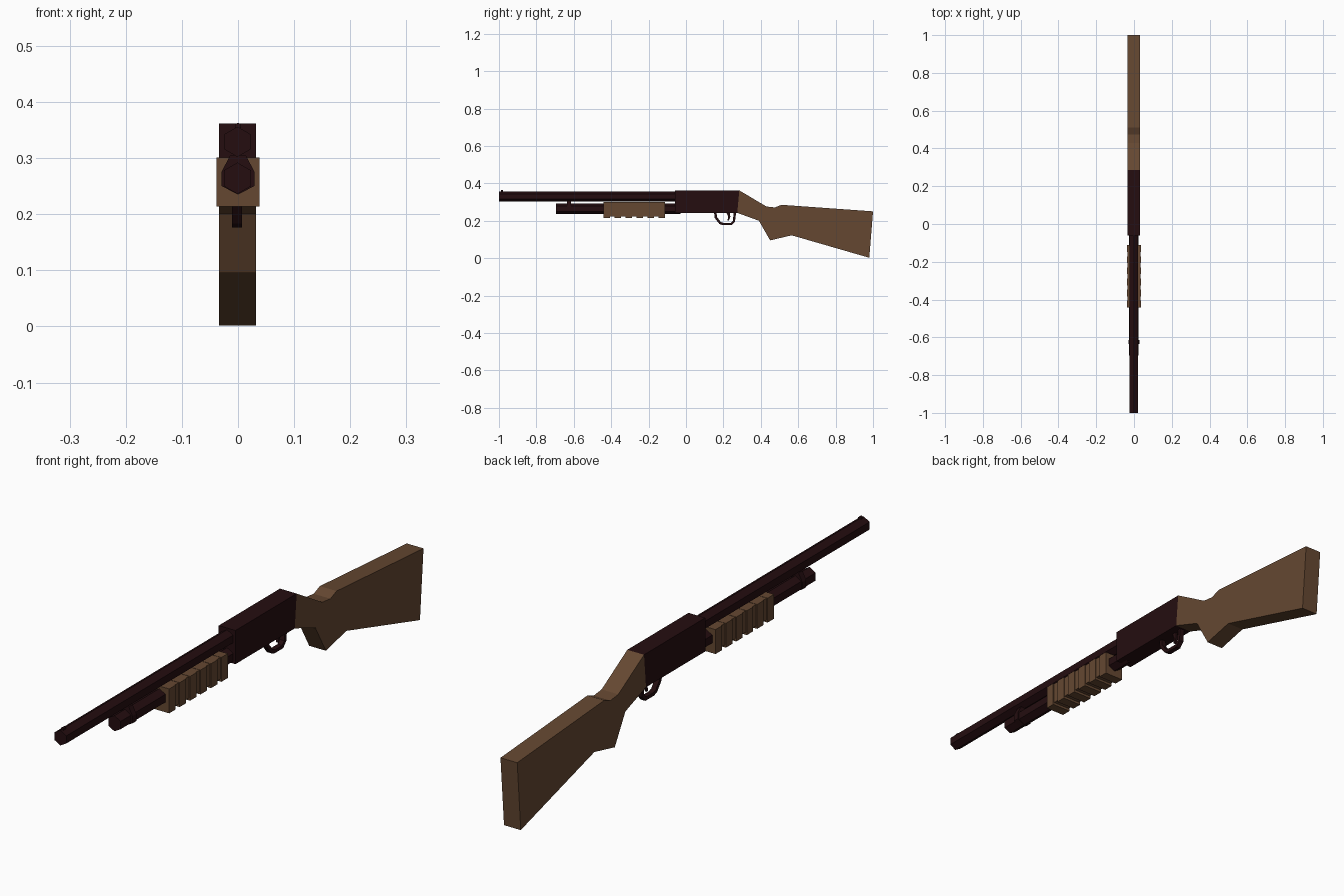
import bpy, bmesh, math

if "Cube" in bpy.data.objects:
    bpy.data.objects.remove(bpy.data.objects["Cube"])


def material(name, rgb):
    m = bpy.data.materials.new(name)
    m.diffuse_color = (*rgb, 1)
    m.use_nodes = True
    m.node_tree.nodes["Principled BSDF"].inputs["Base Color"].default_value = m.diffuse_color
    return m


METAL = material("dark_metal", (0.018, 0.004, 0.005))
WOOD = material("brown_wood", (0.130, 0.064, 0.031))


def finish(name, bm, mat):
    bmesh.ops.recalc_face_normals(bm, faces=bm.faces)
    me = bpy.data.meshes.new(name)
    bm.to_mesh(me)
    bm.free()
    me.materials.append(mat)
    ob = bpy.data.objects.new(name, me)
    bpy.context.collection.objects.link(ob)
    return ob


def extrude_x(name, profile, x0, x1, mat):
    """Side profile of (y, z) points, extruded from x0 to x1."""
    bm = bmesh.new()
    face = bm.faces.new([bm.verts.new((x0, y, z)) for y, z in profile])
    out = bmesh.ops.extrude_face_region(bm, geom=[face])
    moved = [v for v in out["geom"] if isinstance(v, bmesh.types.BMVert)]
    bmesh.ops.translate(bm, verts=moved, vec=(x1 - x0, 0, 0))
    return finish(name, bm, mat)


def extrude_y(name, section, y0, y1, mat):
    """Cross-section of (x, z) points, extruded from y0 to y1."""
    bm = bmesh.new()
    face = bm.faces.new([bm.verts.new((x, y0, z)) for x, z in section])
    out = bmesh.ops.extrude_face_region(bm, geom=[face])
    moved = [v for v in out["geom"] if isinstance(v, bmesh.types.BMVert)]
    bmesh.ops.translate(bm, verts=moved, vec=(0, y1 - y0, 0))
    return finish(name, bm, mat)


def hexagon(x, z, r):
    return [(x + r * math.sin(i * math.pi / 3), z + r * math.cos(i * math.pi / 3))
            for i in range(6)]


def box_section(x0, x1, z0, z1):
    return [(x0, z0), (x1, z0), (x1, z1), (x0, z1)]


# Barrel with front bead, and magazine tube below
extrude_y("barrel", hexagon(-0.001, 0.329, 0.027), -1.0, -0.05, METAL)
extrude_y("front_bead", hexagon(0, 0.357, 0.006), -0.99, -0.978, METAL)
extrude_y("magazine_tube", hexagon(-0.001, 0.264, 0.028), -0.695, -0.03, METAL)

# Clamp joining barrel and tube
clamp = [(-0.014, 0.305), (-0.029, 0.276), (-0.029, 0.25), (0, 0.235),
         (0.029, 0.25), (0.029, 0.276), (0.014, 0.305)]
extrude_y("barrel_clamp", clamp, -0.636, -0.614, METAL)

# Receiver
extrude_x("receiver", [(-0.06, 0.242), (0.274, 0.242), (0.285, 0.362), (-0.06, 0.362)],
          -0.034, 0.032, METAL)

# Stock with grip
stock = [(0.285, 0.362), (0.43, 0.276), (0.475, 0.271), (0.51, 0.285), (1.0, 0.25),
         (0.98, 0.002), (0.565, 0.122), (0.45, 0.095), (0.39, 0.2), (0.274, 0.242)]
extrude_x("stock", stock, -0.034, 0.032, WOOD)

# Pump fore-end: core plus evenly spaced ribs
extrude_y("fore_end", box_section(-0.034, 0.034, 0.223, 0.300), -0.435, -0.118, WOOD)
ribs, start, end, width = 6, -0.442, -0.112, 0.036
step = (end - start - width) / (ribs - 1)
for i in range(ribs):
    y = start + i * step
    extrude_y(f"fore_end_rib_{i + 1}", box_section(-0.038, 0.038, 0.214, 0.301),
              y, y + width, WOOD)

# Trigger guard: a closed band swept between outer and inner outlines
outer = [(0.15, 0.246), (0.153, 0.215), (0.178, 0.183), (0.195, 0.176), (0.245, 0.176),
         (0.262, 0.195), (0.268, 0.246)]
inner = [(0.163, 0.246), (0.166, 0.219), (0.186, 0.193), (0.2, 0.188), (0.239, 0.188),
         (0.251, 0.2), (0.255, 0.246)]
extrude_x("trigger_guard", outer + inner[::-1], -0.011, 0.007, METAL)

# Trigger
extrude_x("trigger", [(0.215, 0.246), (0.235, 0.246), (0.237, 0.22), (0.228, 0.2),
                      (0.222, 0.203), (0.226, 0.222)], -0.006, 0.002, METAL)
